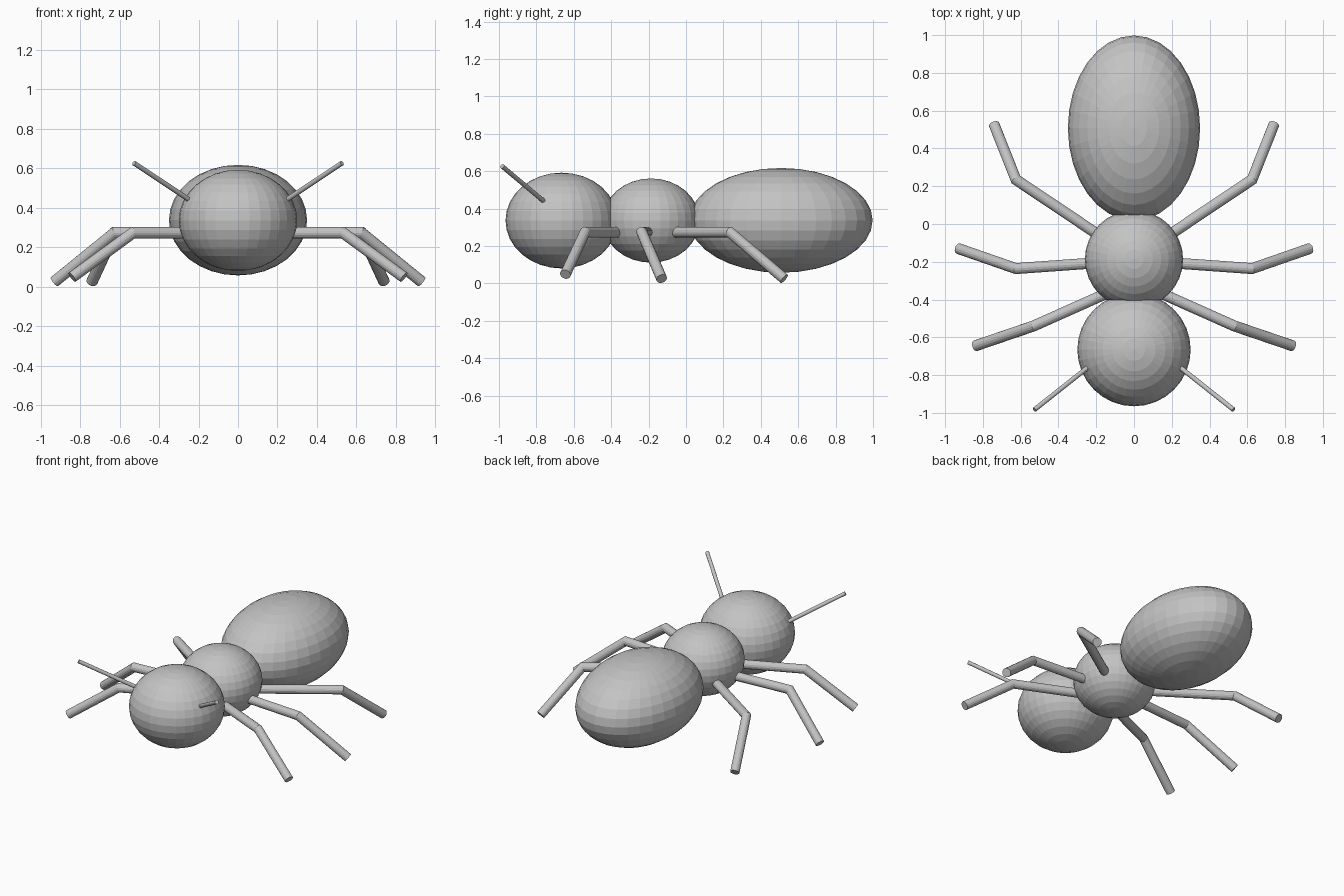
import bpy, bmesh, math
from mathutils import Vector

if "Cube" in bpy.data.objects:
    bpy.data.objects.remove(bpy.data.objects["Cube"])

grey = bpy.data.materials.new("plain grey")
grey.diffuse_color = (0.55, 0.55, 0.55, 1)
grey.use_nodes = True
grey.node_tree.nodes["Principled BSDF"].inputs["Base Color"].default_value = grey.diffuse_color


def ellipsoid(name, centre, radii):
    bpy.ops.mesh.primitive_uv_sphere_add(segments=32, ring_count=16, radius=1, location=centre)
    ob = bpy.context.object
    ob.name = name
    ob.scale = radii
    bpy.ops.object.transform_apply(location=False, rotation=False, scale=True)
    ob.data.materials.append(grey)


def rod(name, path, radius, sides=16):
    """Round rod along a path, with mitred bends and flat caps."""
    pts = [Vector(p) for p in path]
    dirs = [(b - a).normalized() for a, b in zip(pts, pts[1:])]
    u = dirs[0].cross(Vector((0, 0, 1))).normalized()
    v = dirs[0].cross(u)
    angles = [2 * math.pi * i / sides for i in range(sides)]
    ring = [pts[0] + radius * (u * math.cos(a) + v * math.sin(a)) for a in angles]
    bm = bmesh.new()
    rings = [[bm.verts.new(p) for p in ring]]
    for i, d in enumerate(dirs):
        # slide the ring along this segment to the next mitre or end plane
        n = d + dirs[i + 1] if i + 1 < len(dirs) else d
        ring = [p + d * ((pts[i + 1] - p).dot(n) / d.dot(n)) for p in ring]
        rings.append([bm.verts.new(p) for p in ring])
    for r0, r1 in zip(rings, rings[1:]):
        for k in range(sides):
            j = (k + 1) % sides
            bm.faces.new((r0[k], r0[j], r1[j], r1[k]))
    bm.faces.new(rings[0])
    bm.faces.new(rings[-1])
    bmesh.ops.recalc_face_normals(bm, faces=bm.faces)
    me = bpy.data.meshes.new(name)
    bm.to_mesh(me)
    bm.free()
    me.materials.append(grey)
    bpy.context.collection.objects.link(bpy.data.objects.new(name, me))


# Body
ellipsoid("head", (0, -0.665, 0.336), (0.3, 0.3, 0.256))
ellipsoid("thorax", (0, -0.187, 0.336), (0.26, 0.26, 0.225))
ellipsoid("abdomen", (0, 0.508, 0.337), (0.35, 0.49, 0.28))

# Legs (hip, knee, foot) and antennae, mirrored left and right
limbs = {
    "front_leg": ([(0.05, -0.325, 0.273), (0.532, -0.54, 0.273), (0.84, -0.645, 0.048)], 0.029),
    "middle_leg": ([(0.05, -0.195, 0.273), (0.625, -0.236, 0.273), (0.93, -0.13, 0.025)], 0.029),
    "back_leg": ([(0.05, -0.15, 0.273), (0.625, 0.235, 0.273), (0.74, 0.525, 0.025)], 0.029),
    "antenna": ([(0.2, -0.724, 0.409), (0.527, -0.983, 0.626)], 0.0125),
}
for name, (path, radius) in limbs.items():
    for side, s in (("right", 1), ("left", -1)):
        rod(f"{side}_{name}", [(s * x, y, z) for x, y, z in path], radius)
